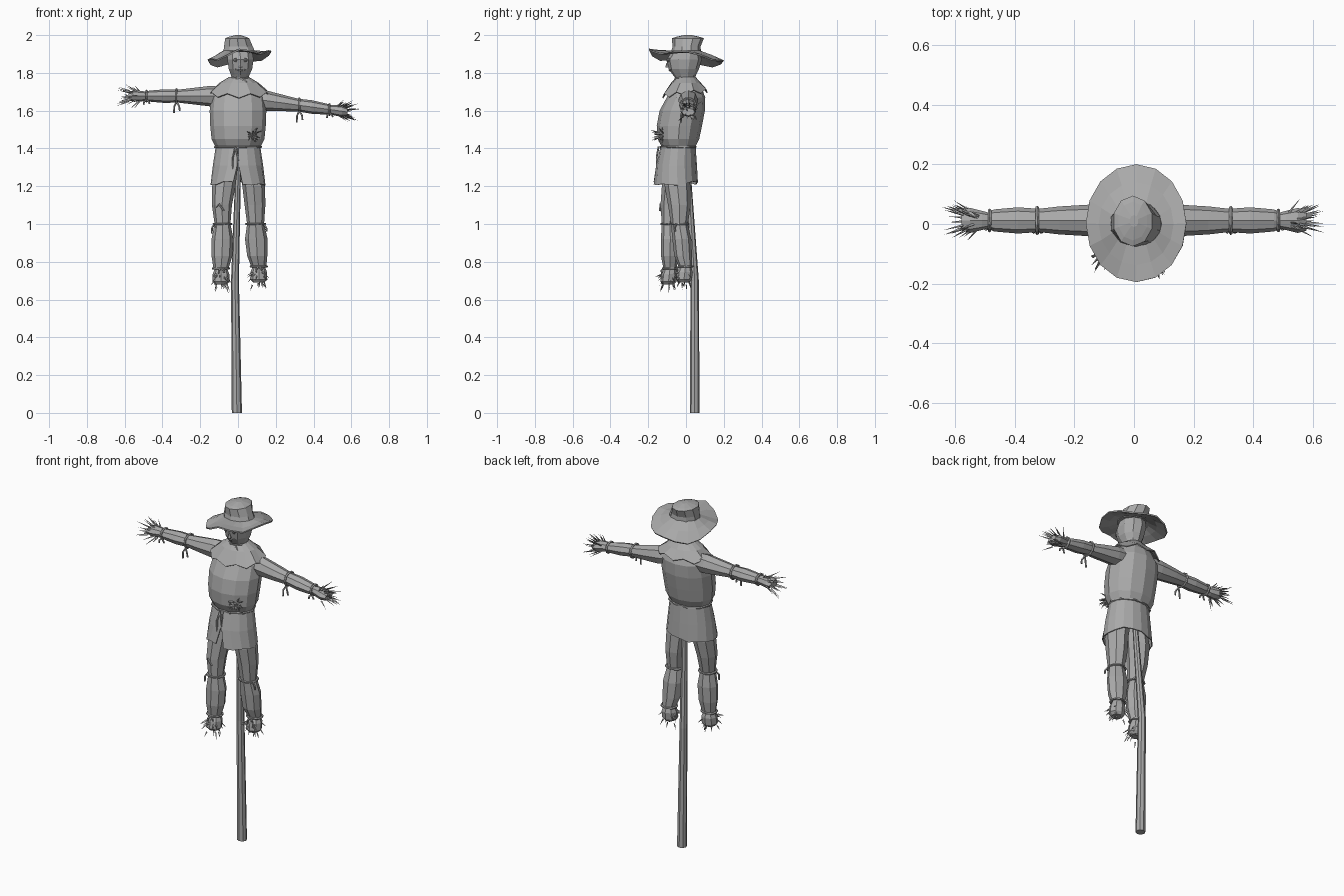
import bpy, bmesh, math, random
from mathutils import Vector

random.seed(4)
cube = bpy.data.objects.get("Cube")
if cube:
    bpy.data.objects.remove(cube)

# One plain colour for the whole model
GREY = (0.4, 0.4, 0.4, 1)
cloth = bpy.data.materials.new("plain grey")
cloth.use_nodes = True
cloth.diffuse_color = GREY
cloth.node_tree.nodes["Principled BSDF"].inputs["Base Color"].default_value = GREY


def finish(name, bm):
    bmesh.ops.recalc_face_normals(bm, faces=bm.faces)
    mesh = bpy.data.meshes.new(name)
    bm.to_mesh(mesh)
    bm.free()
    obj = bpy.data.objects.new(name, mesh)
    bpy.context.collection.objects.link(obj)
    mesh.materials.append(cloth)
    return obj


def ellipse(centre, ra, rb, angle, axis):
    a, b = ra * math.cos(angle), rb * math.sin(angle)
    return Vector(centre) + Vector((a, b, 0) if axis == "z" else (0, a, b))


def loft(name, rings, sides=10, axis="z", caps=True, gaps=None, shape=None):
    """Skin rings of (x, y, z, radius a, radius b); gaps open the front."""
    bm = bmesh.new()
    rows = []
    count = sides + 1 if gaps else sides
    for level, (x, y, z, ra, rb) in enumerate(rings):
        gap = gaps[level] if gaps else 0
        row = []
        for i in range(count):
            angle = -math.pi / 2 + gap + i / sides * (2 * math.pi - 2 * gap)
            p = ellipse((x, y, z), ra, rb, angle, axis)
            if shape:
                p.z += shape(level, i, angle)
            row.append(bm.verts.new(p))
        rows.append(row)
    for low, high in zip(rows, rows[1:]):
        for i in range(sides):
            j = (i + 1) % count
            bm.faces.new((low[i], low[j], high[j], high[i]))
    if caps:
        bm.faces.new(rows[0])
        bm.faces.new(rows[-1])
    return finish(name, bm)


def thicken(obj, amount):
    mod = obj.modifiers.new("thickness", "SOLIDIFY")
    mod.thickness = amount
    mod.offset = 0


def cord(name, points, radius=0.005, closed=False):
    """A thin rope swept along points."""
    bm = bmesh.new()
    points = [Vector(p) for p in points]
    rows = []
    last = len(points) - 1
    for k, p in enumerate(points):
        before = points[k - 1] if closed or k else p
        after = points[(k + 1) % len(points)] if closed or k < last else p
        along = (after - before).normalized()
        side = along.cross(Vector((0.31, 0.52, 0.79))).normalized()
        up = along.cross(side)
        rows.append([bm.verts.new(p + radius * (side * math.cos(t) + up * math.sin(t)))
                     for t in (n * math.tau / 5 for n in range(5))])
    pairs = list(zip(rows, rows[1:]))
    if closed:
        pairs.append((rows[-1], rows[0]))
    else:
        bm.faces.new(rows[0])
        bm.faces.new(rows[-1])
    for low, high in pairs:
        # Line up neighbouring rings before joining them
        shift = min(range(5), key=lambda s: sum(
            (low[n].co - high[(n + s) % 5].co).length for n in range(5)))
        for n in range(5):
            m = (n + 1) % 5
            bm.faces.new((low[n], low[m], high[(m + shift) % 5], high[(n + shift) % 5]))
    return finish(name, bm)


def tie(name, centre, ra, rb, axis, knot, drop=0.05):
    """A rope loop with two loose ends hanging from the knot."""
    loop = [ellipse(centre, ra, rb, n * math.tau / 10, axis) for n in range(10)]
    cord(name + "_loop", loop, 0.006, True)
    for n, lean in enumerate((-0.012, 0.014)):
        start = Vector(knot)
        bend = start + Vector((lean, -0.01, -drop * 0.4))
        end = start + Vector((lean * 1.2, -0.008, -drop * (1 - 0.2 * n)))
        cord(f"{name}_end_{n}", (start, bend, end))


def straw(name, centre, direction, length, spread, count, root=0.02):
    """A tuft of thin pointed stalks."""
    bm = bmesh.new()
    for _ in range(count):
        jitter = Vector([random.uniform(-1, 1) for _ in range(3)])
        aim = (Vector(direction) + jitter * spread).normalized()
        side = aim.orthogonal().normalized()
        up = aim.cross(side)
        base = Vector(centre) + jitter * root
        ring = [bm.verts.new(base + 0.005 * (side * math.cos(t) + up * math.sin(t)))
                for t in (0, math.tau / 3, math.tau * 2 / 3)]
        tip = bm.verts.new(base + aim * length * random.uniform(0.6, 1))
        bm.faces.new(ring)
        for n in range(3):
            bm.faces.new((ring[n], ring[(n + 1) % 3], tip))
    return finish(name, bm)


# Bent support pole
loft("pole", [(-0.006, 0.046, 0, 0.027, 0.026), (-0.016, 0.046, 0.7, 0.021, 0.022),
              (0, 0.012, 1.25, 0.015, 0.015), (0, 0, 1.45, 0.015, 0.015)], 8)

# Stuffed shirt
loft("torso", [(0, -0.04, 1.40, 0.115, 0.085), (0, -0.04, 1.45, 0.14, 0.11),
               (0, -0.035, 1.52, 0.147, 0.12), (0, -0.02, 1.60, 0.15, 0.12),
               (0, 0, 1.67, 0.143, 0.102), (0, 0.005, 1.72, 0.11, 0.078),
               (0.005, 0, 1.77, 0.05, 0.045)], 12)

# Ragged shirt tail, slit at the front
tail = loft("shirt_tail", [(0, -0.042, 1.41, 0.115, 0.09), (0, -0.05, 1.31, 0.13, 0.105),
                           (0, -0.055, 1.215, 0.143, 0.115)], 16, caps=False,
            gaps=(0.005, 0.03, 0.17),
            shape=lambda level, i, a: random.uniform(-0.012, 0.012) if level == 2 else 0)
thicken(tail, 0.006)
tie("belt", (0, -0.042, 1.408), 0.122, 0.097, "z", (-0.015, -0.145, 1.41), 0.14)

# Pointed collar
collar = loft("collar", [(0.005, 0, 1.775, 0.052, 0.05), (0.005, 0, 1.745, 0.102, 0.077),
                         (0.005, -0.005, 1.69, 0.158, 0.118)], 16, caps=False,
              shape=lambda level, i, a: (0.014 * math.sin(a) + (-0.01, 0.012)[i % 2])
              if level == 2 else 0)
thicken(collar, 0.006)
tie("neck_cord", (0.008, -0.005, 1.772), 0.05, 0.052, "z", (0.03, -0.055, 1.77), 0.045)

# Sack head and face
loft("head", [(0.008, 0, 1.75, 0.04, 0.04), (0.012, -0.008, 1.79, 0.052, 0.062),
              (0.013, -0.012, 1.82, 0.065, 0.08), (0.013, -0.01, 1.87, 0.073, 0.094),
              (0.01, 0, 1.92, 0.068, 0.07)], 10)
for side, x in (("right", -0.014), ("left", 0.04)):
    loft(side + "_eye", [(x, -0.094, 1.858, 0.005, 0.006), (x, -0.094, 1.868, 0.011, 0.009),
                         (x, -0.094, 1.878, 0.005, 0.006)], 8)
loft("nose", [(0.013, -0.098, 1.828, 0.012, 0.012), (0.013, -0.098, 1.852, 0.003, 0.006)], 5)
cord("mouth", [(-0.02, -0.078, 1.822), (0.013, -0.089, 1.811), (0.045, -0.078, 1.82)], 0.003)


# Floppy hat
def droop(level, i, a):
    wave = 0.022 * math.cos(a) - 0.028 * math.sin(a) + 0.012 * math.cos(4 * a)
    return wave * (0, 0.4, 1)[level] + (random.uniform(-0.006, 0.006) if level else 0)


brim = loft("hat_brim", [(0.008, 0, 1.915, 0.084, 0.074), (0.008, 0, 1.897, 0.125, 0.138),
                         (0.008, 0.002, 1.88, 0.168, 0.197)], 16, caps=False, shape=droop)
thicken(brim, 0.008)
loft("hat_crown", [(0.008, 0, 1.905, 0.09, 0.08), (0.002, 0.003, 1.94, 0.08, 0.074),
                   (-0.004, 0.01, 1.983, 0.067, 0.085), (-0.004, 0.01, 1.99, 0.05, 0.065),
                   (0, 0.01, 2, 0.015, 0.02)], 10)

# Arms with ties, mitten hands and straw
for side, s, height, slope in (("right", -1, 1.677, 0), ("left", 1, 1.674, -0.14)):
    def at(x):
        return s * x, 0.012, height + slope * x

    profile = [(0.08, 0.05, 0.05), (0.15, 0.053, 0.054), (0.25, 0.047, 0.042),
               (0.32, 0.039, 0.034), (0.39, 0.044, 0.036), (0.47, 0.037, 0.029),
               (0.49, 0.028, 0.024)]
    loft(side + "_arm", [(*at(x), a, b) for x, a, b in profile], 8, "x")
    hand = [(0.48, 0.024, 0.021), (0.51, 0.032, 0.028), (0.55, 0.042, 0.03),
            (0.58, 0.034, 0.02)]
    loft(side + "_hand", [(*at(x), a, b) for x, a, b in hand], 8, "x")
    x, y, z = at(0.325)
    tie(side + "_elbow_tie", (x, y, z), 0.043, 0.038, "x", (x, y - 0.03, z - 0.03), 0.06)
    x, y, z = at(0.485)
    tie(side + "_wrist_tie", (x, y, z), 0.034, 0.03, "x", (x, y - 0.02, z - 0.02), 0.025)
    straw(side + "_hand_straw", at(0.55), (s, 0, 0), 0.075, 0.6, 34, 0.03)

# Legs with ties, feet and straw; each row is height, centre, radii
legs = {
    "right": [(1.36, -0.05, -0.05, 0.055, 0.06), (1.2, -0.075, -0.06, 0.062, 0.068),
              (1.1, -0.085, -0.075, 0.053, 0.06), (1, -0.082, -0.085, 0.042, 0.043),
              (0.92, -0.082, -0.083, 0.058, 0.05), (0.83, -0.085, -0.085, 0.055, 0.047),
              (0.765, -0.09, -0.085, 0.04, 0.035)],
    "left": [(1.36, 0.05, -0.045, 0.055, 0.06), (1.2, 0.083, -0.045, 0.06, 0.068),
             (1.1, 0.09, -0.035, 0.055, 0.06), (1, 0.093, -0.035, 0.045, 0.045),
             (0.92, 0.097, -0.022, 0.06, 0.05), (0.83, 0.102, -0.015, 0.053, 0.047),
             (0.775, 0.11, -0.003, 0.04, 0.036)]}
for side, rows in legs.items():
    s = -1 if side == "right" else 1
    loft(side + "_leg", [(x, y, z, a, b) for z, x, y, a, b in rows], 8)
    z, x, y, a, b = rows[3]
    tie(side + "_knee_tie", (x, y, z), a + 0.005, b + 0.005, "z", (x + s * 0.043, y - 0.015, z), 0.05)
    z, x, y, a, b = rows[-1]
    tie(side + "_ankle_tie", (x, y, z), a + 0.003, b + 0.003, "z", (x, y - 0.035, z), 0.03)
    loft(side + "_foot", [(x, y, z, 0.032, 0.03), (x, y - 0.003, z - 0.03, 0.044, 0.042),
                          (x, y - 0.008, z - 0.07, 0.045, 0.042),
                          (x, y - 0.008, z - 0.085, 0.03, 0.03)], 8)
    straw(side + "_foot_straw", (x, y - 0.012, z - 0.065), (0, -0.25, -1), 0.045, 0.7, 26, 0.035)

# Straw bursting from a tear in the belly
straw("belly_straw", (0.075, -0.135, 1.475), (0.2, -1, 0), 0.045, 0.9, 30, 0.016)
# Torn flap on the knee
cord("knee_tear", [(-0.115, -0.12, 1.09), (-0.1, -0.137, 1.105), (-0.075, -0.138, 1.07)], 0.005)
